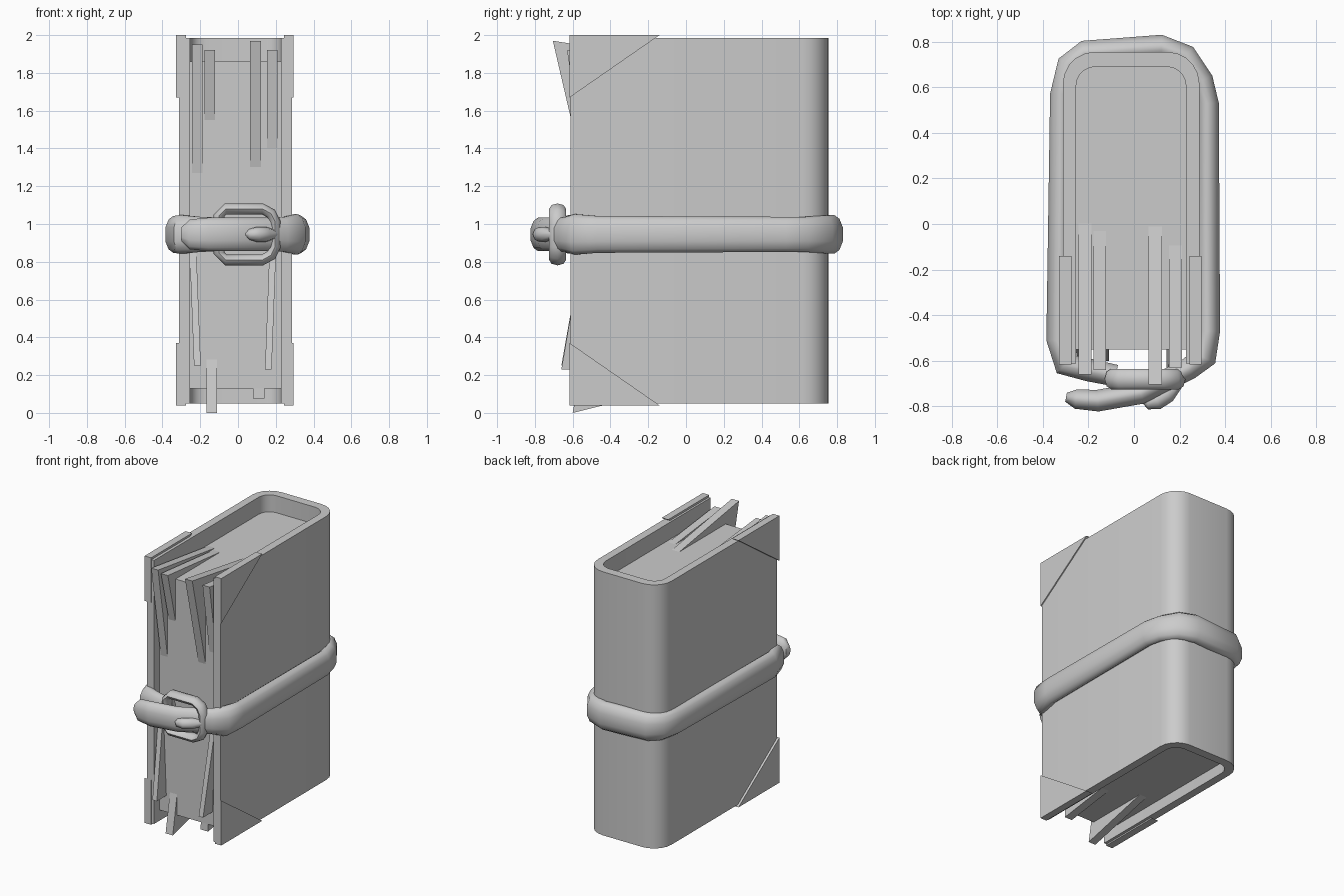
import bpy, bmesh, math
from mathutils import Vector

if "Cube" in bpy.data.objects:
    bpy.data.objects.remove(bpy.data.objects["Cube"])

grey = bpy.data.materials.new("plain grey")
grey.diffuse_color = (0.6, 0.6, 0.6, 1)
grey.use_nodes = True
grey.node_tree.nodes["Principled BSDF"].inputs["Base Color"].default_value = grey.diffuse_color


def make(name, bm, smooth=None):
    bmesh.ops.recalc_face_normals(bm, faces=bm.faces[:])
    me = bpy.data.meshes.new(name)
    bm.to_mesh(me)
    bm.free()
    me.materials.append(grey)
    ob = bpy.data.objects.new(name, me)
    bpy.context.collection.objects.link(ob)
    if smooth:
        bpy.ops.object.select_all(action='DESELECT')
        ob.select_set(True)
        bpy.context.view_layer.objects.active = ob
        bpy.ops.object.shade_smooth_by_angle(angle=math.radians(smooth))
    return ob


def prism(name, a, b, smooth=None):
    """Solid between two matching outlines of 3D points."""
    bm = bmesh.new()
    va, vb = [bm.verts.new(p) for p in a], [bm.verts.new(p) for p in b]
    n = len(a)
    bm.faces.new(va)
    bm.faces.new(vb[::-1])
    for i in range(n):
        j = (i + 1) % n
        bm.faces.new((va[i], va[j], vb[j], vb[i]))
    return make(name, bm, smooth)


def u_outline(x0, x1, y0, y1, r, steps=5):
    """U shape, open to the front, with two rounded corners at the back."""
    pts = [(x1, y0)]
    for cx, start in ((x1 - r, 0), (x0 + r, 90)):
        for i in range(steps + 1):
            t = math.radians(start + 90 * i / steps)
            pts.append((cx + r * math.cos(t), y1 - r + r * math.sin(t)))
    return pts + [(x0, y0)]


def sweep(name, path, section, up, closed=False, smooth=50):
    """Sweep a (side, up) section along points (x, y, z, scale)."""
    bm = bmesh.new()
    pts = [Vector(p[:3]) for p in path]
    n, rings = len(pts), []
    for i, p in enumerate(pts):
        prev = pts[i - 1] if (closed or i) else p
        nxt = pts[(i + 1) % n] if (closed or i < n - 1) else p
        t = (nxt - prev).normalized()
        side = t.cross(up).normalized()
        rings.append([bm.verts.new(p + (side * s + up * u) * path[i][3]) for s, u in section])
    m = len(section)
    for i in range(n if closed else n - 1):
        a, b = rings[i], rings[(i + 1) % n]
        for k in range(m):
            l = (k + 1) % m
            bm.faces.new((a[k], a[l], b[l], b[k]))
    if not closed:
        bm.faces.new(rings[0])
        bm.faces.new(rings[-1][::-1])
    return make(name, bm, smooth)


# Cover: bent shell with a rounded spine
outer = u_outline(-0.312, 0.287, -0.612, 0.755, 0.14)
inner = u_outline(-0.254, 0.228, -0.612, 0.69, 0.085)
shell = outer + inner[::-1]
prism("cover", [(x, y, 0.05) for x, y in shell], [(x, y, 1.985) for x, y in shell], 30)

# Page block, recessed at the top, bottom and front
block = u_outline(-0.256, 0.23, -0.55, 0.692, 0.085)
prism("page_block", [(x, y, 0.13) for x, y in block], [(x, y, 1.86) for x, y in block], 30)

# Corner guards: triangular plates on all four free corners
for side, x0, x1 in (("left", -0.328, -0.275), ("right", 0.243, 0.295)):
    for end, zc, zi in (("top", 2.0, 1.67), ("bottom", 0.04, 0.37)):
        tri = [(-0.616, zc), (-0.14, zc), (-0.616, zi)]
        prism(f"{side}_{end}_corner_guard", [(x0, y, z) for y, z in tri], [(x1, y, z) for y, z in tri])

# Loose pages: x range, front corner (y, z), lower/upper end on the block front, back end (y, z)
loose = [
    (-0.243, -0.187, -0.66, 1.95, 1.24, 0.04, 1.855, 0),
    (-0.178, -0.122, -0.64, 1.92, 1.53, 0.02, 1.855, 0),
    (0.063, 0.122, -0.705, 1.97, 1.28, 0.02, 1.855, 0),
    (0.153, 0.21, -0.63, 1.92, 1.37, -0.05, 1.855, 0),
    (-0.168, -0.11, -0.60, 0.0, 0.31, -0.05, 0.135, 0),
    (0.08, 0.14, -0.548, 0.075, 0.14, -0.13, 0.135, 0),
    (-0.233, -0.197, -0.66, 0.25, 0.9, -0.54, 0.25, -0.025),
    (0.143, 0.178, -0.66, 0.23, 0.9, -0.54, 0.23, 0.025),
]
for i, (x0, x1, yf, zf, ze, yb, zb, lean) in enumerate(loose):
    tri = [(0, yf, zf), (lean, -0.545, ze), (0, yb, zb)]
    prism(f"loose_page_{i + 1}", [(x0 + d, y, z) for d, y, z in tri], [(x1 + d, y, z) for d, y, z in tri])

# Strap: tail at the front, round the whole book, back to the buckle
Z = Vector((0, 0, 1))
strap_section = [(0.05, -0.035), (0.05, 0.035), (0.034, 0.075), (0.01, 0.093), (-0.01, 0.093), (-0.034, 0.075),
                 (-0.05, 0.035), (-0.05, -0.035), (-0.034, -0.075), (-0.01, -0.093), (0.01, -0.093), (0.034, -0.075)]
strap_path = [(-0.298, -0.76, 0.4), (-0.255, -0.768, 0.85), (-0.16, -0.775, 0.95), (0.03, -0.742, 0.95),
              (0.13, -0.69, 0.95), (0.24, -0.635, 0.98), (0.305, -0.585, 1.15), (0.325, -0.47, 1.05),
              (0.322, 0.53, 1), (0.298, 0.63, 1), (0.225, 0.735, 1.08), (0.12, 0.775, 1.1),
              (-0.22, 0.75, 1.08), (-0.285, 0.7, 1.05), (-0.318, 0.57, 1), (-0.332, -0.51, 1.05),
              (-0.3, -0.615, 1.1), (-0.2, -0.64, 1), (-0.08, -0.665, 0.95)]
sweep("strap", [(x, y, 0.945, s) for x, y, s in strap_path], strap_section, Z)

# Buckle: rounded rectangular ring
ring = [(-0.1, 0.845), (-0.065, 0.81), (0.13, 0.81), (0.175, 0.835), (0.197, 0.88),
        (0.197, 1.01), (0.175, 1.055), (0.13, 1.08), (-0.065, 1.08), (-0.1, 1.045)]
ring_section = [(0.029 * math.cos(math.pi * k / 4), 0.045 * math.sin(math.pi * k / 4)) for k in range(8)]
sweep("buckle_ring", [(x, -0.68, z, 1) for x, z in ring], ring_section, Vector((0, 1, 0)), closed=True)

# Buckle prong poking through the strap
prong_section = [(0.04 * math.cos(math.pi * k / 4), 0.04 * math.sin(math.pi * k / 4)) for k in range(8)]
sweep("buckle_prong", [(0.2, -0.69, 0.945, 0.6), (0.145, -0.745, 0.945, 1), (0.1, -0.775, 0.945, 1),
                       (0.06, -0.785, 0.945, 0.7), (0.04, -0.78, 0.945, 0.2)], prong_section, Z)
